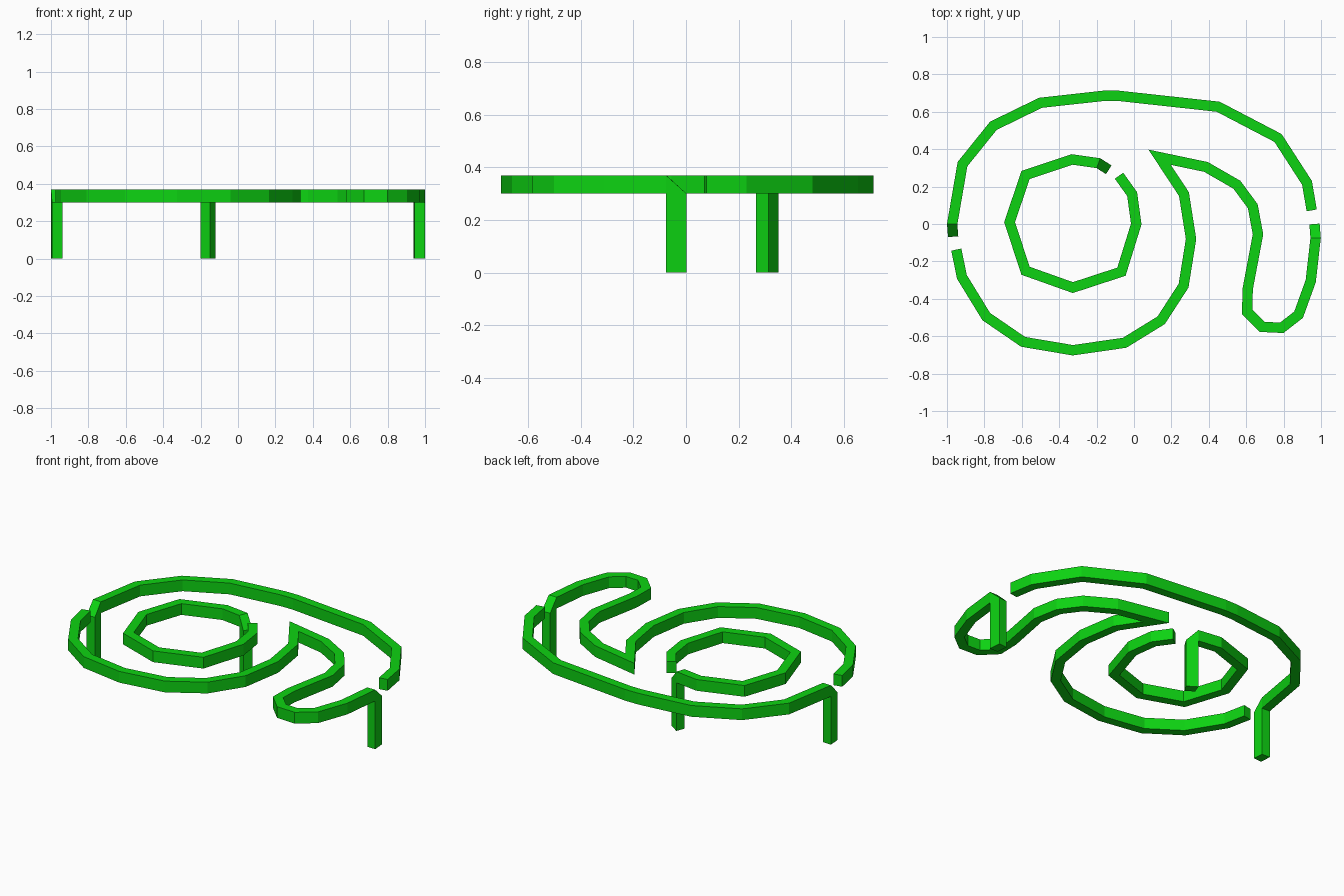
import bpy
import bmesh
from mathutils import Vector

cube = bpy.data.objects.get("Cube")
if cube:
    bpy.data.objects.remove(cube, do_unlink=True)

WIDTH = 0.055
BOTTOM, TOP = 0.30, 0.37

green = bpy.data.materials.new("bright green")
green.use_nodes = True
colour = (0.004, 0.65, 0.006, 1)
green.diffuse_color = colour
green.node_tree.nodes["Principled BSDF"].inputs["Base Color"].default_value = colour


def mitre_offset(path, i):
    """Sideways offset from the centre line, mitred at the corners."""
    before = (path[i] - path[i - 1]).normalized() if i > 0 else None
    after = (path[i + 1] - path[i]).normalized() if i < len(path) - 1 else None
    before, after = before or after, after or before
    n_before = Vector((-before.y, before.x))
    n_after = Vector((-after.y, after.x))
    middle = (n_before + n_after).normalized()
    return middle * (WIDTH / 2) / middle.dot(n_after)


def wire_with_leg(name, points):
    """Sweep a bar along the path; its first segment slopes down onto a leg."""
    path = [Vector(p) for p in points]
    bm = bmesh.new()
    rings = []
    for i, p in enumerate(path):
        side = mitre_offset(path, i)
        left, right = p + side, p - side
        corners = [left.to_3d(), right.to_3d(), right.to_3d(), left.to_3d()]
        heights = [BOTTOM, BOTTOM, TOP, TOP]
        if i == 0:
            # the end is a wedge edge, level with the underside
            corners, heights = corners[:2], heights[:2]
        ring = []
        for c, z in zip(corners, heights):
            c.z = z
            ring.append(bm.verts.new(c))
        rings.append(ring)

    # sloped wedge over the leg
    (l, r), (a, b, c, d) = rings[0], rings[1]
    bm.faces.new((l, r, c, d))
    bm.faces.new((l, d, a))
    bm.faces.new((r, b, c))

    # horizontal bar and its end cap
    for one, two in zip(rings[1:], rings[2:]):
        for k in range(4):
            n = (k + 1) % 4
            bm.faces.new((one[k], one[n], two[n], two[k]))
    bm.faces.new(rings[-1])

    # leg down to the ground
    top = [l, r, b, a]
    foot = [bm.verts.new((v.co.x, v.co.y, 0)) for v in top]
    for k in range(4):
        n = (k + 1) % 4
        bm.faces.new((top[k], top[n], foot[n], foot[k]))
    bm.faces.new(foot)

    bmesh.ops.recalc_face_normals(bm, faces=bm.faces)
    mesh = bpy.data.meshes.new(name)
    bm.to_mesh(mesh)
    bm.free()
    mesh.materials.append(green)
    obj = bpy.data.objects.new(name, mesh)
    bpy.context.collection.objects.link(obj)
    return obj


# small ring in the middle
wire_with_leg("inner_ring", [
    (-.135, .29), (-.19, .325), (-.33, .345), (-.58, .262), (-.665, .01),
    (-.58, -.25), (-.327, -.34), (-.067, -.255), (.012, 0), (-.01, .16),
    (-.08, .258)])

# long arc around the back
wire_with_leg("back_arc", [
    (-.967, -.068), (-.972, 0), (-.917, .32), (-.752, .525), (-.5, .648),
    (-.165, .685), (-.08, .685), (.45, .627), (.77, .46), (.925, .22),
    (.95, .073)])

# winding wire with the hook, the sharp tip and the front arc
wire_with_leg("winding_front_arc", [
    (.965, 0), (.971, -.075), (.945, -.305), (.88, -.485), (.79, -.555),
    (.685, -.55), (.605, -.47), (.608, -.347), (.663, -.055), (.635, .095),
    (.55, .21), (.385, .305), (.137, .357), (.267, .16), (.305, -.08),
    (.265, -.33), (.145, -.515), (-.05, -.635), (-.327, -.675), (-.593, -.63),
    (-.79, -.495), (-.92, -.283), (-.95, -.137)])
